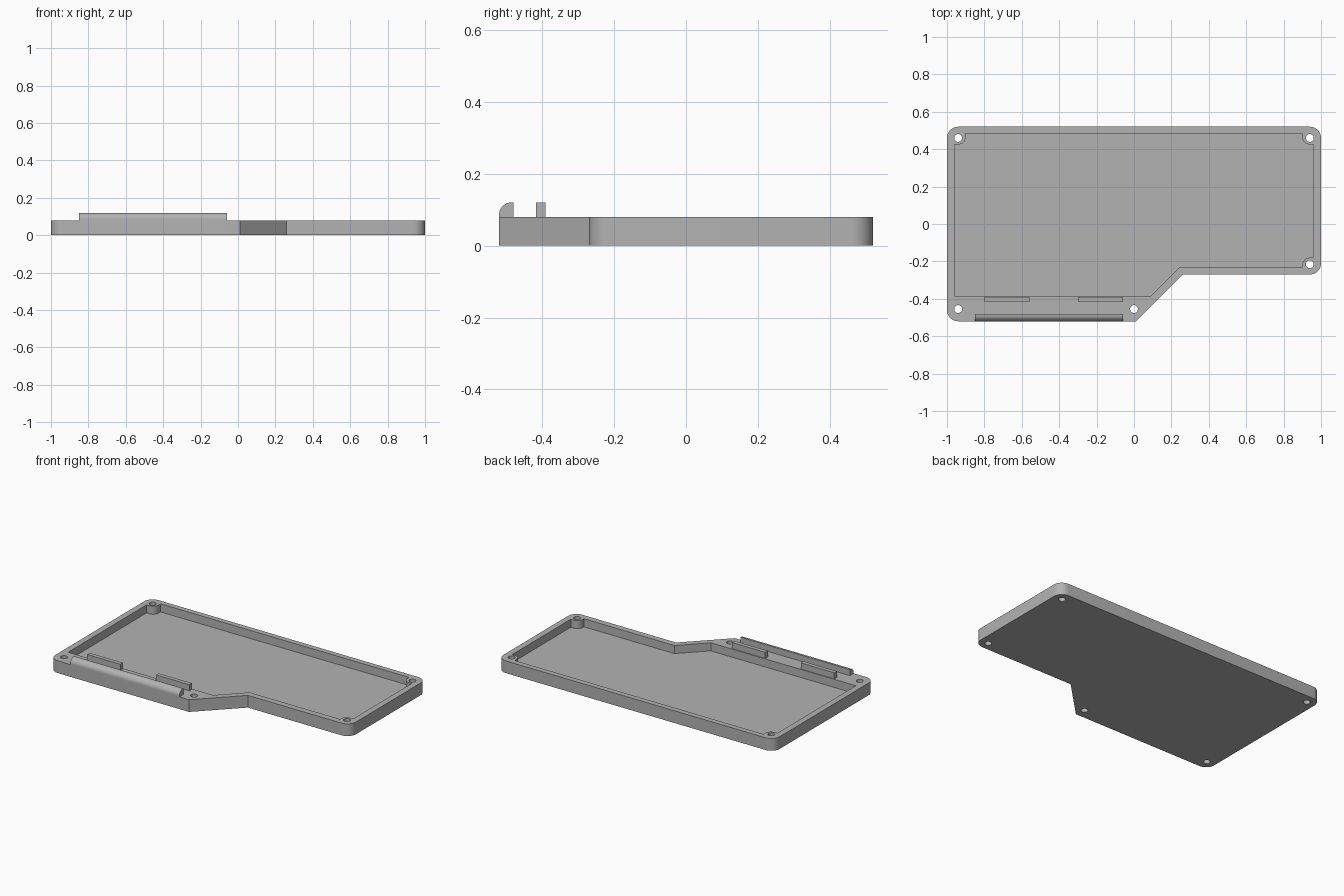
import bpy, bmesh, math
from mathutils import Vector

cube = bpy.data.objects.get("Cube")
if cube:
    bpy.data.objects.remove(cube)

grey = bpy.data.materials.new("light_grey_plastic")
grey.use_nodes = True
grey.diffuse_color = (0.45, 0.45, 0.45, 1)
grey.node_tree.nodes["Principled BSDF"].inputs["Base Color"].default_value = grey.diffuse_color


def rounded(corners, steps=10):
    """Outline from (x, y, radius) corners, with an arc in each rounded corner."""
    points = []
    for i, (x, y, r) in enumerate(corners):
        p = Vector((x, y))
        if r == 0:
            points.append(p)
            continue
        a = (Vector(corners[i - 1][:2]) - p).normalized()
        b = (Vector(corners[(i + 1) % len(corners)][:2]) - p).normalized()
        for k in range(steps + 1):
            t = k / steps * math.pi / 2
            points.append(p + a * r * (1 - math.sin(t)) + b * r * (1 - math.cos(t)))
    return points


def prism(name, points, low, high, place=lambda u, v, w: (u, v, w)):
    """Extrude an outline from low to high; place maps it to x, y, z."""
    bm = bmesh.new()
    base = bm.faces.new([bm.verts.new(place(p[0], p[1], low)) for p in points])
    shift = Vector(place(0, 0, high)) - Vector(place(0, 0, low))
    top = bmesh.ops.extrude_face_region(bm, geom=[base], use_keep_orig=True)["geom"]
    bmesh.ops.translate(bm, vec=shift, verts=[g for g in top if isinstance(g, bmesh.types.BMVert)])
    bmesh.ops.recalc_face_normals(bm, faces=bm.faces)
    mesh = bpy.data.meshes.new(name)
    bm.to_mesh(mesh)
    bm.free()
    obj = bpy.data.objects.new(name, mesh)
    bpy.context.collection.objects.link(obj)
    mesh.materials.append(grey)
    return obj


def smooth(obj):
    bpy.ops.object.select_all(action="DESELECT")
    obj.select_set(True)
    bpy.context.view_layer.objects.active = obj
    bpy.ops.object.shade_smooth_by_angle(angle=math.radians(30))


def cut(obj, cutter):
    mod = obj.modifiers.new("cut", "BOOLEAN")
    mod.operation = "DIFFERENCE"
    mod.solver = "EXACT"
    mod.object = cutter
    bpy.context.view_layer.objects.active = obj
    bpy.ops.object.modifier_apply(modifier=mod.name)
    bpy.data.objects.remove(cutter)


HEIGHT, FLOOR = 0.08, 0.027

# Tray body with a stepped front edge
R = 0.06
tray = prism("tray", rounded([
    (-1, -0.52, R), (0.01, -0.52, 0), (0.26, -0.27, 0),
    (1, -0.27, R), (1, 0.52, R), (-1, 0.52, R)]), 0, HEIGHT)

# Recess that leaves a rounded screw boss in three corners
B = 0.04
cut(tray, prism("recess", rounded([
    (-0.96, -0.385, 0), (0.09, -0.385, 0), (0.245, -0.23, 0),
    (0.90, -0.23, 0), (0.90, -0.18, B), (0.96, -0.18, 0),
    (0.96, 0.425, 0), (0.90, 0.425, B), (0.90, 0.485, 0),
    (-0.90, 0.485, 0), (-0.90, 0.425, B), (-0.96, 0.425, 0)]), FLOOR, 0.2))

# Screw holes right through the tray
for x, y in [(-0.94, 0.46), (0.94, 0.46), (0.94, -0.215), (-0.94, -0.455), (0, -0.455)]:
    ring = [(x + 0.021 * math.cos(k * math.tau / 32), y + 0.021 * math.sin(k * math.tau / 32))
            for k in range(32)]
    cut(tray, prism("hole", ring, -0.1, 0.2))
smooth(tray)

# Front rail with a rounded outer top edge
rail = prism("front_rail", rounded([
    (-0.52, HEIGHT, 0), (-0.48, HEIGHT, 0), (-0.48, 0.12, 0), (-0.52, 0.12, 0.035)]),
    -0.85, -0.06, lambda u, v, w: (w, u, v))
smooth(rail)

# Two upright tabs behind the rail
for side, left in (("right", -0.80), ("left", -0.30)):
    prism("tab_" + side, [(left, -0.417), (left + 0.24, -0.417),
                          (left + 0.24, -0.39), (left, -0.39)], HEIGHT, 0.12)
